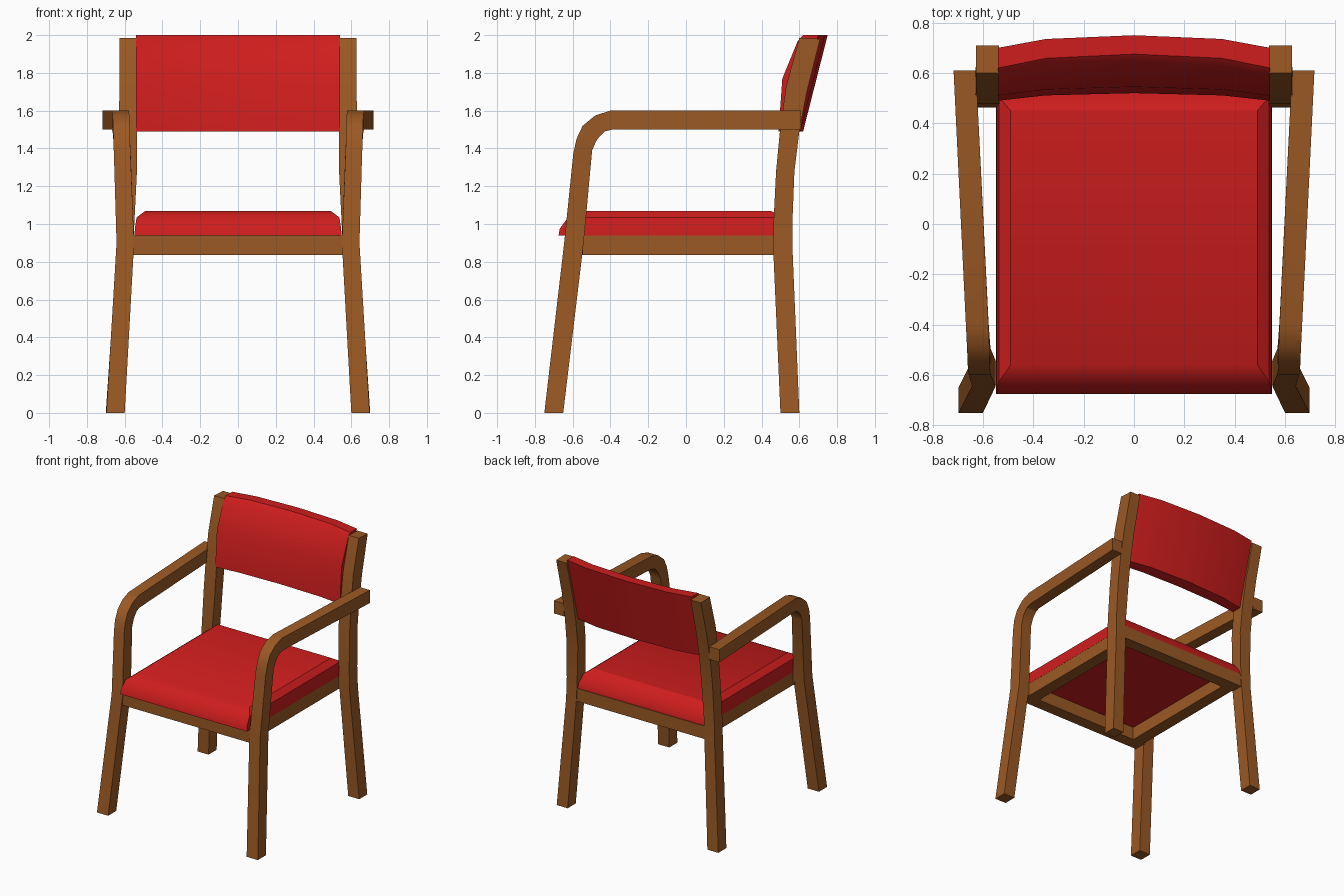
import bpy, bmesh, math

if "Cube" in bpy.data.objects:
    bpy.data.objects.remove(bpy.data.objects["Cube"])


def material(name, rgb):
    m = bpy.data.materials.new(name)
    m.diffuse_color = (*rgb, 1)
    m.use_nodes = True
    m.node_tree.nodes["Principled BSDF"].inputs["Base Color"].default_value = m.diffuse_color
    return m


WOOD = material("wood", (0.328, 0.1, 0.018))
RED = material("red_upholstery", (0.62, 0.0123, 0.0123))


def loft(name, rings, mat, smooth=False):
    """Skin a row of equal-length vertex rings and cap both ends."""
    bm = bmesh.new()
    loops = [[bm.verts.new(p) for p in ring] for ring in rings]
    n = len(loops[0])
    for a, b in zip(loops, loops[1:]):
        for i in range(n):
            j = (i + 1) % n
            bm.faces.new((a[i], a[j], b[j], b[i]))
    bm.faces.new(loops[0])
    bm.faces.new(loops[-1])
    bmesh.ops.recalc_face_normals(bm, faces=bm.faces)
    me = bpy.data.meshes.new(name)
    bm.to_mesh(me)
    bm.free()
    me.materials.append(mat)
    ob = bpy.data.objects.new(name, me)
    bpy.context.collection.objects.link(ob)
    if smooth:
        bpy.ops.object.select_all(action='DESELECT')
        ob.select_set(True)
        bpy.context.view_layer.objects.active = ob
        bpy.ops.object.shade_smooth_by_angle(angle=math.radians(30))
    return ob


def bent_bar(name, stations):
    """Square bar from stations (y1, z1, y2, z2, x_inner, x_outer), built left and right."""
    for side, s in (("left", -1), ("right", 1)):
        rings = [[(s * xi, y1, z1), (s * xo, y1, z1), (s * xo, y2, z2), (s * xi, y2, z2)]
                 for y1, z1, y2, z2, xi, xo in stations]
        loft(f"{name}_{side}", rings, WOOD, smooth=True)


def box(name, x0, x1, y0, y1, z0, z1, mat):
    loft(name, [[(x0, y0, z), (x1, y0, z), (x1, y1, z), (x0, y1, z)] for z in (z0, z1)], mat)


# Front legs bending over into the armrests
bent_bar("front_leg_and_armrest", [
    (-0.75, 0, -0.65, 0, 0.60, 0.697),
    (-0.645, 0.90, -0.542, 0.90, 0.55, 0.643),
    (-0.597, 1.37, -0.497, 1.39, 0.569, 0.657),
    (-0.58, 1.45, -0.475, 1.44, 0.572, 0.66),
    (-0.547, 1.52, -0.46, 1.46, 0.573, 0.661),
    (-0.48, 1.575, -0.43, 1.49, 0.575, 0.664),
    (-0.40, 1.60, -0.39, 1.50, 0.578, 0.668),
    (0.61, 1.60, 0.61, 1.50, 0.628, 0.717),
])

# Rear legs running up into the backrest posts
bent_bar("rear_leg", [
    (0.50, 0, 0.60, 0, 0.605, 0.70),
    (0.463, 0.84, 0.565, 0.84, 0.555, 0.643),
    (0.463, 1.00, 0.563, 1.00, 0.549, 0.639),
    (0.477, 1.28, 0.574, 1.28, 0.535, 0.632),
    (0.498, 1.50, 0.60, 1.49, 0.535, 0.63),
    (0.53, 1.73, 0.64, 1.70, 0.535, 0.628),
    (0.60, 1.985, 0.71, 1.98, 0.537, 0.627),
])

# Seat frame rails
box("front_rail", -0.56, 0.56, -0.64, -0.545, 0.837, 0.938, WOOD)
box("rear_rail", -0.56, 0.56, 0.465, 0.56, 0.837, 0.938, WOOD)
for side, s in (("left", -1), ("right", 1)):
    box(f"side_rail_{side}", s * 0.45, s * 0.547, -0.545, 0.465, 0.837, 0.938, WOOD)

# Seat cushion: stacked rectangles (z, half width, front y, back y)
loft("seat", [[(-w, f, z), (w, f, z), (w, b, z), (-w, b, z)] for z, w, f, b in (
    (0.938, 0.548, -0.675, 0.555),
    (0.975, 0.546, -0.668, 0.548),
    (1.035, 0.537, -0.625, 0.505),
    (1.07, 0.49, -0.56, 0.45),
)], RED, smooth=True)

# Backrest: one side profile swept along a shallow bow
profile = [(0.49, 1.49), (0.51, 1.77), (0.592, 1.97), (0.62, 2.0), (0.70, 2.0), (0.57, 1.49)]
bow = [0.03, 0.035, 0.048, 0.055, 0.05, 0.05]
loft("backrest", [[(x, y + d * k, z) for (y, z), d in zip(profile, bow)]
                  for x, k in ((-0.54, 0), (-0.35, 0.7), (0, 1), (0.35, 0.7), (0.54, 0))],
     RED, smooth=True)
